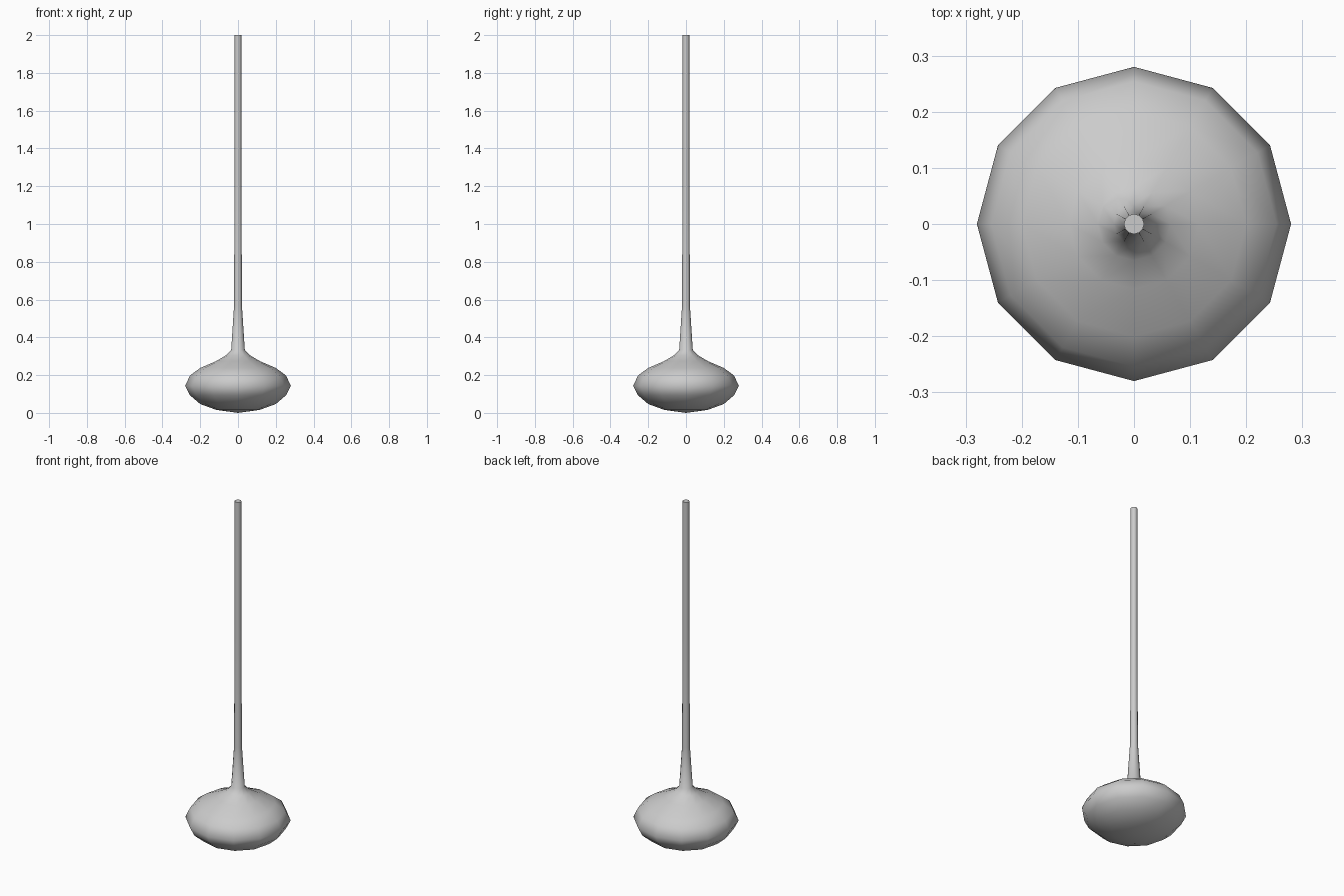
import bpy, bmesh, math

cube = bpy.data.objects.get("Cube")
if cube:
    bpy.data.objects.remove(cube)

SIDES = 12

# One plain grey material
grey = bpy.data.materials.new("light_grey")
grey.use_nodes = True
colour = (0.6, 0.6, 0.6, 1)
grey.diffuse_color = colour
grey.node_tree.nodes["Principled BSDF"].inputs["Base Color"].default_value = colour


def lathe(name, profile):
    """Spin (radius, height) points around z; zero radius makes a pole."""
    bm = bmesh.new()
    rings = []
    for r, z in profile:
        count = SIDES if r > 0 else 1
        rings.append([bm.verts.new((r * math.cos(math.tau * i / SIDES),
                                    r * math.sin(math.tau * i / SIDES), z))
                      for i in range(count)])
    for low, high in zip(rings, rings[1:]):
        for i in range(SIDES):
            j = (i + 1) % SIDES
            corners = [low[i % len(low)], low[j % len(low)],
                       high[j % len(high)], high[i % len(high)]]
            bm.faces.new(list(dict.fromkeys(corners)))
    if profile[-1][0] > 0:
        bm.faces.new(rings[-1])
    bmesh.ops.recalc_face_normals(bm, faces=bm.faces)
    mesh = bpy.data.meshes.new(name)
    bm.to_mesh(mesh)
    bm.free()
    mesh.materials.append(grey)
    obj = bpy.data.objects.new(name, mesh)
    bpy.context.collection.objects.link(obj)
    bpy.ops.object.select_all(action='DESELECT')
    obj.select_set(True)
    bpy.context.view_layer.objects.active = obj
    bpy.ops.object.shade_smooth_by_angle(angle=math.radians(65))
    return obj


# Squashed bulb flowing into a flared neck and a long thin stem
bulb = [(0, 0), (0.115, 0.016), (0.2, 0.047), (0.254, 0.093), (0.28, 0.143),
        (0.254, 0.198), (0.2, 0.238), (0.116, 0.274), (0.065, 0.304)]
neck = [(0.036, 0.333), (0.021, 0.566)]
stem = [(0.018, 1.28), (0.018, 2)]
lathe("bulb_with_stem", bulb + neck + stem)
